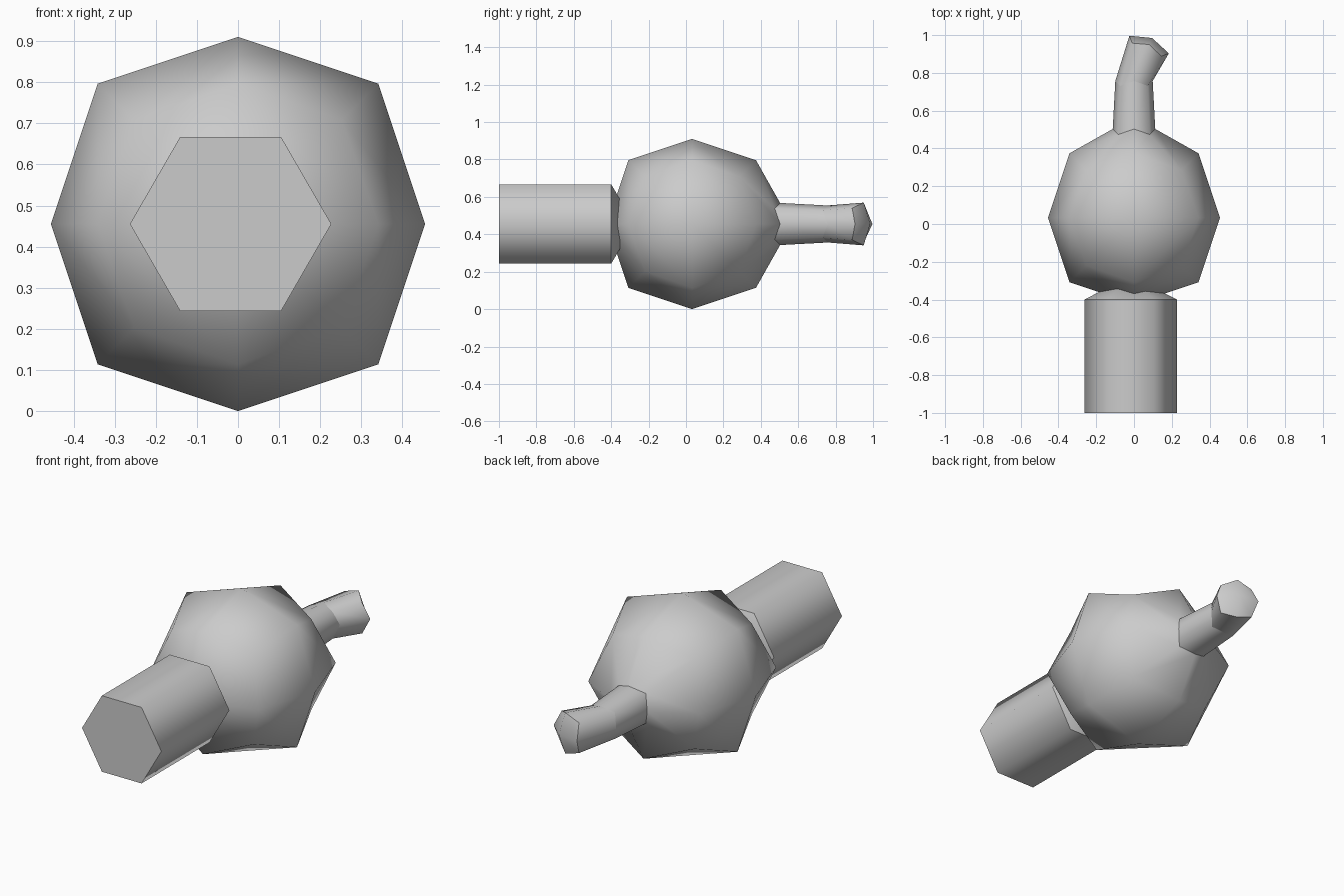
import bpy, bmesh
from math import radians
from mathutils import Matrix, Vector

old = bpy.data.objects.get("Cube")
if old:
    bpy.data.objects.remove(old, do_unlink=True)

grey = bpy.data.materials.new("plain_grey")
grey.use_nodes = True
colour = (0.6, 0.6, 0.6, 1)
grey.diffuse_color = colour
grey.node_tree.nodes["Principled BSDF"].inputs["Base Color"].default_value = colour


def finish(bm, name):
    """Turn a bmesh into a smooth shaded grey object."""
    bmesh.ops.recalc_face_normals(bm, faces=bm.faces)
    for f in bm.faces:
        f.smooth = True
    mesh = bpy.data.meshes.new(name)
    bm.to_mesh(mesh)
    bm.free()
    mesh.materials.append(grey)
    obj = bpy.data.objects.new(name, mesh)
    bpy.context.collection.objects.link(obj)
    return obj


R = 0.455                       # body radius
BODY = Vector((0, 0.033, R))    # body centre

# Round body: a cube split once, with its edges and corners pulled in
bm = bmesh.new()
bmesh.ops.create_cube(bm, size=2)
bmesh.ops.subdivide_edges(bm, edges=bm.edges[:], cuts=1, use_grid_fill=True)
pull = {1: 1, 2: 3 / 4, 3: 5 / 9}
for v in bm.verts:
    v.co *= R * pull[sum(abs(c) > 0.5 for c in v.co)]
    v.co += BODY

# Bent tail: the back patch is shrunk and extruded in three steps
patch = [f for f in bm.faces if f.calc_center_median().y > BODY.y + 0.25]
centre = BODY + Vector((0, 0.75 * R, 0))
size = 1
steps = [  # x, y, scale, turn, crisp rim
    (0, 0.503, 0.33, 0, True),
    (0, 0.757, 0.29, 0, False),
    (0.08, 0.95, 0.335, -24, True),
]
for x, y, scale, turn, crisp in steps:
    geom = bmesh.ops.extrude_face_region(bm, geom=patch)["geom"]
    left_over = [f for f in patch if f.is_valid]
    if left_over:
        bmesh.ops.delete(bm, geom=left_over, context='FACES')
    patch = [g for g in geom if isinstance(g, bmesh.types.BMFace)]
    target = Vector((x, y, R))
    spin = Matrix.Rotation(radians(turn), 3, 'Z')
    for v in {v for f in patch for v in f.verts}:
        v.co = target + spin @ ((v.co - centre) * (scale / size))
    for e in {e for f in patch for e in f.edges}:
        if crisp and sum(f in patch for f in e.link_faces) == 1:
            e.smooth = False
    centre, size = target, scale
finish(bm, "body_with_tail")

# Six-sided front barrel with a tapered back end sunk into the body
bm = bmesh.new()
bmesh.ops.create_cone(bm, cap_ends=True, segments=6, radius1=0.245,
                      radius2=0.245, depth=0.6)
for e in bm.edges:
    if abs(e.verts[0].co.z - e.verts[1].co.z) < 0.01:
        e.smooth = False
back = min(bm.faces, key=lambda f: f.calc_center_median().z)
tip = bmesh.ops.poke(bm, faces=[back])["verts"][0]
tip.co.z -= 0.125
place = (Matrix.Translation((-0.018, -0.7, R))
         @ Matrix.Rotation(radians(90), 4, 'X')
         @ Matrix.Rotation(radians(30), 4, 'Z'))
bmesh.ops.transform(bm, matrix=place, verts=bm.verts)
finish(bm, "front_barrel")
